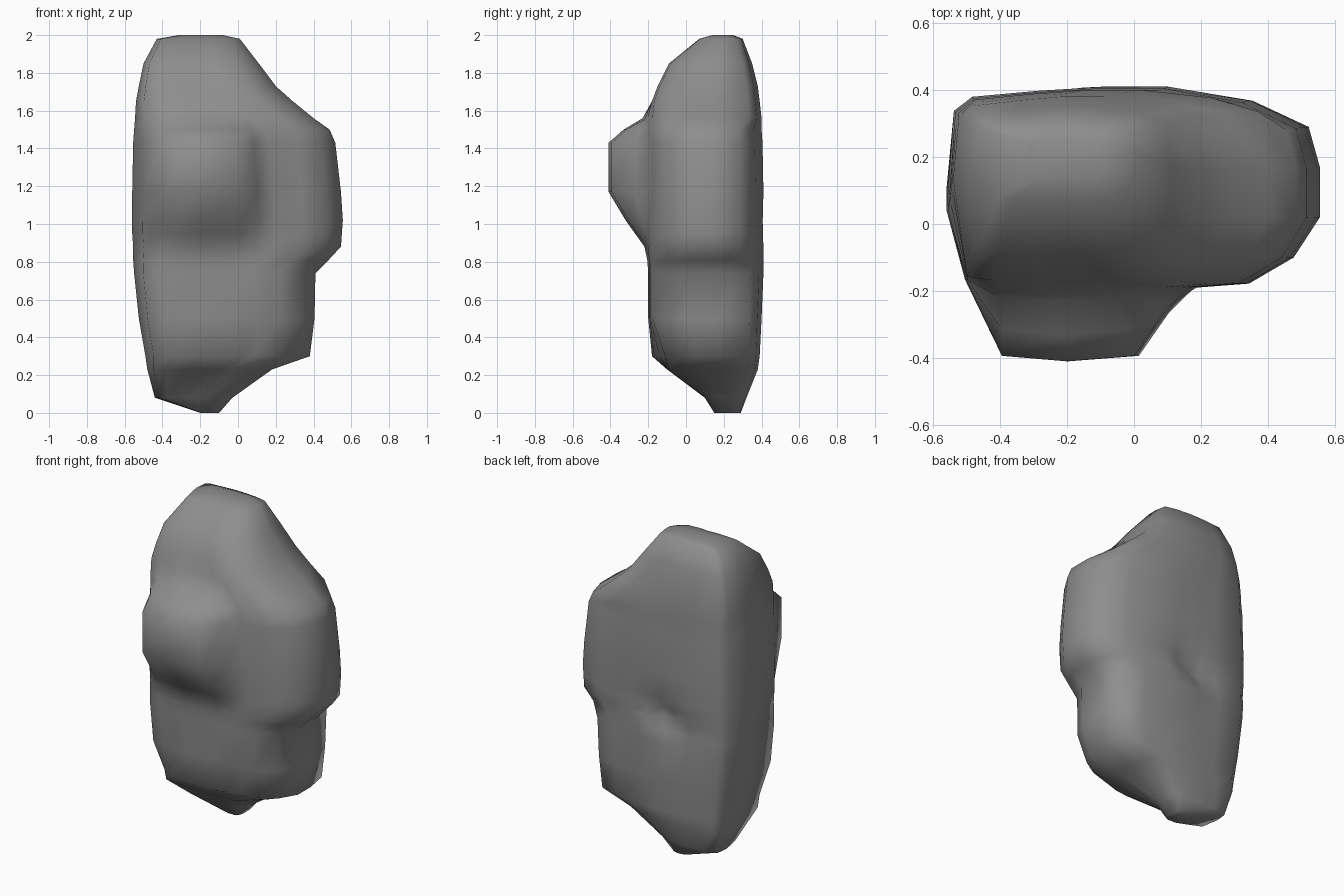
import bpy, bmesh
from math import exp

cube = bpy.data.objects.get("Cube")
if cube:
    bpy.data.objects.remove(cube)

# Stone colour
stone = bpy.data.materials.new("stone_grey")
stone.use_nodes = True
grey = (0.27, 0.27, 0.27, 1)
stone.diffuse_color = grey
bsdf = stone.node_tree.nodes["Principled BSDF"]
bsdf.inputs["Base Color"].default_value = grey
bsdf.inputs["Roughness"].default_value = 0.9

# Levels: height, right edge, left edge, front of the bulge, back
LEVELS = [
    (0.0, -0.2, -0.1, 0.15, 0.29),
    (0.08, -0.44, -0.03, 0.10, 0.32),
    (0.23, -0.48, 0.18, -0.1, 0.38),
    (0.3, -0.49, 0.38, -0.18, 0.39),
    (0.5, -0.525, 0.405, -0.2, 0.4),
    (0.74, -0.55, 0.41, -0.2, 0.41),
    (0.81, -0.555, 0.48, -0.205, 0.41),
    (0.88, -0.555, 0.545, -0.22, 0.41),
    (0.95, -0.56, 0.55, -0.27, 0.41),
    (1.02, -0.56, 0.555, -0.32, 0.41),
    (1.17, -0.56, 0.545, -0.41, 0.41),
    (1.43, -0.555, 0.515, -0.41, 0.405),
    (1.5, -0.55, 0.485, -0.33, 0.4),
    (1.56, -0.545, 0.4, -0.23, 0.4),
    (1.65, -0.54, 0.29, -0.18, 0.39),
    (1.73, -0.525, 0.2, -0.15, 0.38),
    (1.85, -0.5, 0.11, -0.09, 0.35),
    (1.98, -0.43, 0.01, 0.07, 0.3),
    (2.0, -0.31, -0.08, 0.14, 0.25),
]

# Outline as fractions of width and depth: bulge, left flank, left back corner, back
BULGE = [(0.15, 0.98), (0.33, 1), (0.52, 0.98)]
FLANK = [(0.67, 1), (0.81, 0.98), (0.93, 0.85), (1, 0.65), (1, 0.4)]
CORNER = [(0.97, 0.2), (0.82, 0.07)]
BACK = [(0.6, 0), (0.51, 0), (0.42, 0), (0.34, 0.01), (0.25, 0.02), (0.07, 0.05), (0.02, 0.12)]


def dent(x, z):
    """Depth of the slanting hollow in the back face."""
    dx, dz = x + 0.12, z - 0.9
    along, across = 0.84 * dx + 0.54 * dz, 0.84 * dz - 0.54 * dx
    return 0.06 * exp(-(along / 0.16) ** 2 - (across / 0.07) ** 2)


def ring(bm, z, x0, x1, front, back):
    flank = max(front, -0.19 if z > 0.4 else -0.12)
    squareness = 1 if x1 > 0.45 else 0.55
    points = [(0, back + (front - back) * 0.45), (0.05, back + (flank - back) * 0.96)]
    points += [(fx, back + (front - back) * fy) for fx, fy in BULGE]
    points.append((0.6, flank + (front - flank) * 0.35))
    points += [(fx, back + (flank - back) * fy) for fx, fy in FLANK]
    points += [(fx, back + (flank - back) * fy * squareness) for fx, fy in CORNER]
    for fx, fy in BACK:
        y = back + (flank - back) * fy
        points.append((fx, y - dent(x0 + (x1 - x0) * fx, z)))
    return [bm.verts.new((x0 + (x1 - x0) * fx, y, z)) for fx, y in points]


# Boulder skinned over the stacked outlines
bm = bmesh.new()
rings = [ring(bm, *level) for level in LEVELS]
for low, high in zip(rings, rings[1:]):
    for i in range(len(low)):
        j = (i + 1) % len(low)
        bm.faces.new((low[i], low[j], high[j], high[i]))
bm.faces.new(reversed(rings[0]))
bm.faces.new(rings[-1])

bmesh.ops.recalc_face_normals(bm, faces=bm.faces)
for face in bm.faces:
    face.smooth = True

mesh = bpy.data.meshes.new("boulder")
bm.to_mesh(mesh)
bm.free()
mesh.materials.append(stone)
boulder = bpy.data.objects.new("boulder", mesh)
bpy.context.collection.objects.link(boulder)
